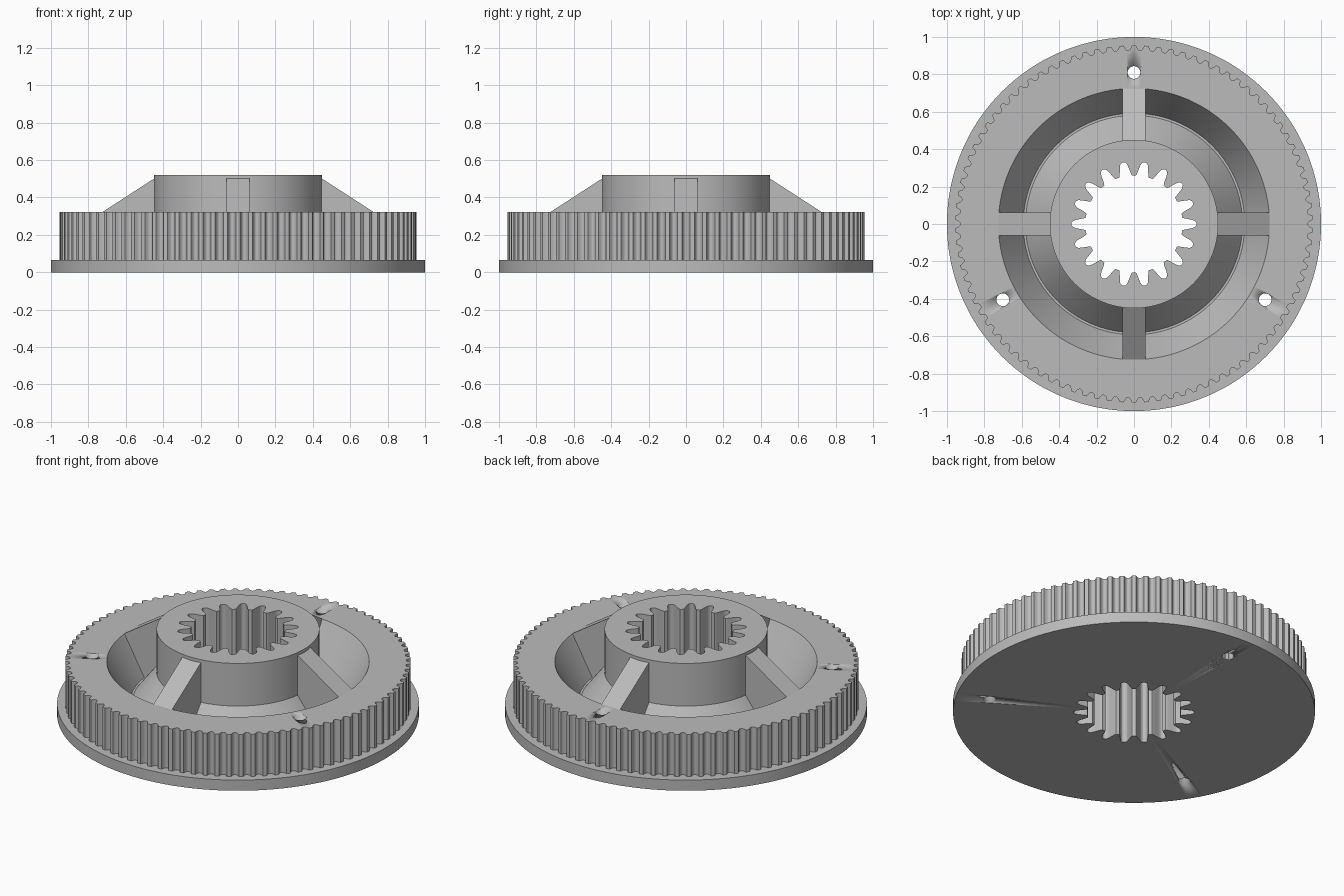
import bpy
import bmesh
from math import sin, cos, pi, radians, sqrt
from mathutils import Matrix

cube = bpy.data.objects.get("Cube")
if cube:
    bpy.data.objects.remove(cube)

GREY = (0.5, 0.5, 0.5, 1)
mat = bpy.data.materials.new("plain grey")
mat.use_nodes = True
mat.diffuse_color = GREY
mat.node_tree.nodes["Principled BSDF"].inputs["Base Color"].default_value = GREY

STEPS = 1080       # samples round the wheel
RIM_TEETH = 90
BORE_TEETH = 18


def finish(bm, name, angle=30):
    bmesh.ops.recalc_face_normals(bm, faces=bm.faces)
    mesh = bpy.data.meshes.new(name)
    bm.to_mesh(mesh)
    bm.free()
    mesh.materials.append(mat)
    obj = bpy.data.objects.new(name, mesh)
    bpy.context.collection.objects.link(obj)
    bpy.ops.object.select_all(action="DESELECT")
    obj.select_set(True)
    bpy.context.view_layer.objects.active = obj
    bpy.ops.object.shade_smooth_by_angle(angle=radians(angle))
    return obj


def circle(radius):
    return lambda a: radius


def from_pitch(a, count):
    """Angle in degrees from the middle of the nearest tooth space."""
    pitch = 360 / count
    return abs((a + pitch / 2) % pitch - pitch / 2)


def rim(a):
    # Rounded grooves between the belt teeth
    d = from_pitch(a, RIM_TEETH) / 1.15
    return 0.955 - (0.026 * sqrt(1 - d * d) if d < 1 else 0)


def bore(a):
    # Round-ended slots between tapering inner teeth
    d = from_pitch(a, BORE_TEETH)
    curve = [(0, 0.335), (1.6, 0.333), (3, 0.325), (4, 0.312),
             (5.3, 0.288), (6.6, 0.268), (7.6, 0.26), (10, 0.26)]
    for (d0, r0), (d1, r1) in zip(curve, curve[1:]):
        if d <= d1:
            return r0 + (r1 - r0) * (d - d0) / (d1 - d0)
    return 0.26


# Wheel body: flange, toothed rim, sloped trough and hub, as one closed loft
sections = [
    (bore, 0), (circle(1), 0), (circle(1), 0.065),
    (rim, 0.065), (rim, 0.322),
    (circle(0.725), 0.322), (circle(0.592), 0.09),
    (circle(0.58), 0.09), (circle(0.45), 0.26),
    (circle(0.45), 0.52), (bore, 0.52),
]
bm = bmesh.new()
loops = []
for radius, z in sections:
    loop = []
    for i in range(STEPS):
        deg = 360 * i / STEPS
        r = radius(deg)
        loop.append(bm.verts.new((r * cos(radians(deg)), r * sin(radians(deg)), z)))
    loops.append(loop)
for k, low in enumerate(loops):
    high = loops[(k + 1) % len(loops)]
    for i in range(STEPS):
        j = (i + 1) % STEPS
        bm.faces.new((low[i], low[j], high[j], high[i]))
wheel = finish(bm, "wheel_body")

# Three bolt holes through the rim
bm = bmesh.new()
for deg in (90, 210, 330):
    place = Matrix.Translation((0.81 * cos(radians(deg)), 0.81 * sin(radians(deg)), 0.2))
    bmesh.ops.create_cone(bm, cap_ends=True, segments=32, radius1=0.034,
                          radius2=0.034, depth=1, matrix=place)
cutter = finish(bm, "bolt_hole_cutter")
cutter.hide_render = True
cutter.hide_viewport = True
cut = wheel.modifiers.new("bolt_holes", "BOOLEAN")
cut.operation = "DIFFERENCE"
cut.solver = "EXACT"
cut.object = cutter

# Four sloped ribs between hub and rim
for n, side in enumerate(("left", "back", "right", "front")):
    bm = bmesh.new()
    profile = [(0.43, 0.05), (0.73, 0.05), (0.73, 0.318), (0.725, 0.322), (0.43, 0.513)]
    face = bm.faces.new([bm.verts.new((x, -0.0625, z)) for x, z in profile])
    new = bmesh.ops.extrude_face_region(bm, geom=[face])["geom"]
    verts = [v for v in new if isinstance(v, bmesh.types.BMVert)]
    bmesh.ops.translate(bm, verts=verts, vec=(0, 0.125, 0))
    bm.transform(Matrix.Rotation(n * pi / 2, 4, "Z"))
    finish(bm, side + "_rib", 1)
